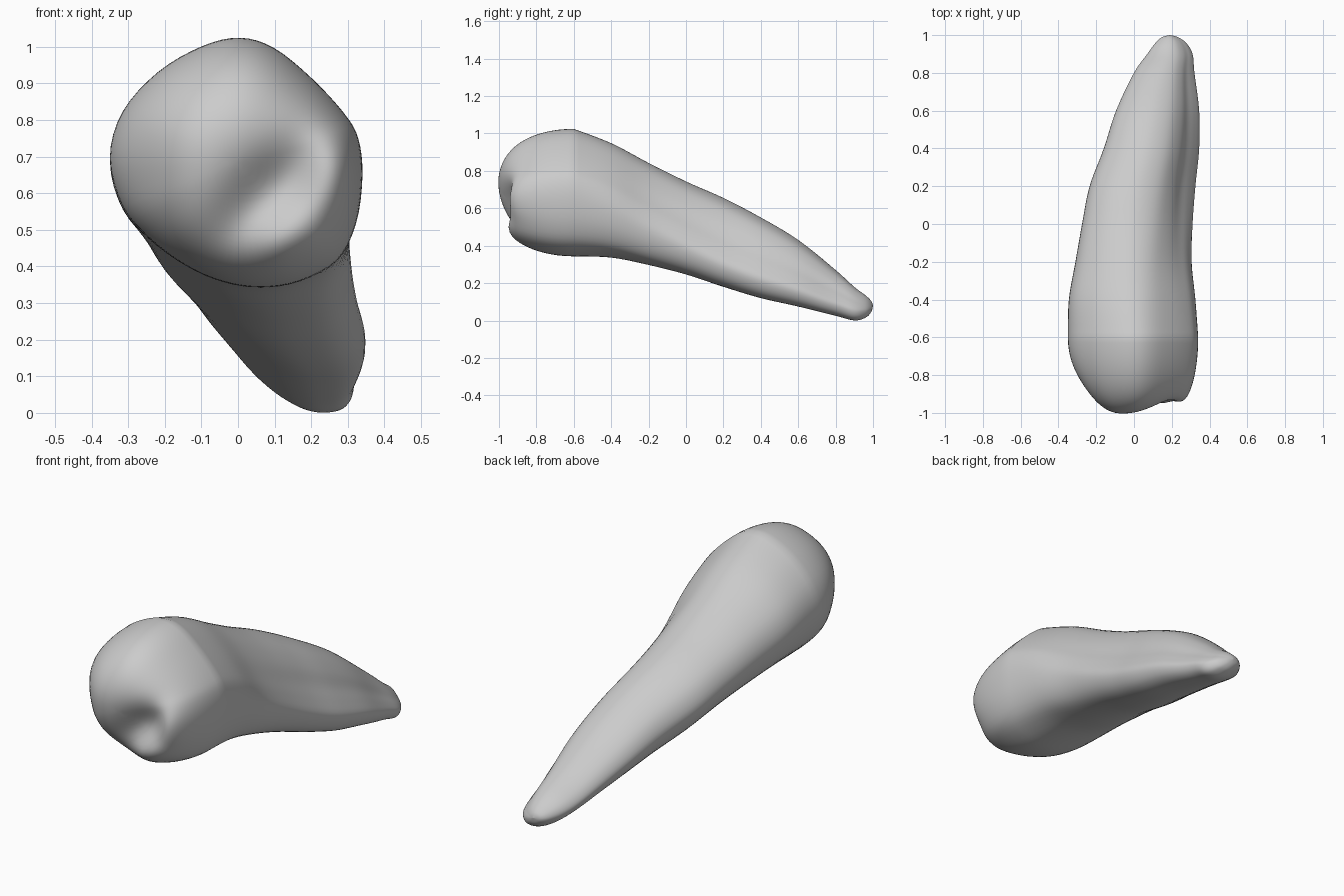
import bpy, bmesh, math

cube = bpy.data.objects.get("Cube")
if cube:
    bpy.data.objects.remove(cube, do_unlink=True)

STEPS = 4          # subdivisions between profile points
ROWS = 5           # subdivisions between stations
CAP_RINGS = 26     # rings across the biting surface

# Unit outlines, counter-clockwise from the inner side
CROWN = [(1, -.1), (.97, .2), (.86, .4), (.6, .68), (.3, .92), (.03, 1),
         (-.27, .93), (-.62, .72), (-.9, .4), (-1, .03), (-.9, -.36), (-.68, -.62),
         (-.4, -.83), (-.1, -.96), (.2, -1), (.5, -.95), (.8, -.78), (.95, -.48)]
ROOT = [(1, -.5), (.88, -.2), (.72, .1), (.58, .45), (.35, .78), (.05, .96),
        (-.25, 1), (-.6, .9), (-.88, .66), (-1, .3), (-.9, -.05), (-.68, -.35),
        (-.42, -.6), (-.12, -.83), (.2, -.97), (.48, -1), (.75, -.95), (.93, -.78)]

# Stations along the tooth: y, x low, x high, z low, z high
STATIONS = [(-.6, -.35, .34, .343, 1.025), (-.4, -.345, .325, .335, .95),
            (-.2, -.31, .305, .295, .845), (0, -.275, .31, .245, .745),
            (.2, -.235, .325, .18, .655), (.4, -.16, .345, .12, .55),
            (.6, -.095, .345, .075, .43), (.8, 0, .32, .025, .27),
            (.9, .07, .31, 0, .18), (.96, .115, .275, .015, .135),
            (.99, .15, .23, .045, .105), (1, .19, .19, .08, .08)]


def spline(a, b, c, d, t):
    """Catmull-Rom point between b and c for tuples of any length."""
    return tuple(.5 * (2 * q + (r - p) * t + (2 * p - 5 * q + 4 * r - s) * t ** 2
                       + (3 * q - p - 3 * r + s) * t ** 3)
                 for p, q, r, s in zip(a, b, c, d))


def smooth_loop(points):
    n = len(points)
    return [spline(points[i - 1], points[i], points[(i + 1) % n], points[(i + 2) % n], k / STEPS)
            for i in range(n) for k in range(STEPS)]


def smooth_rows(rows):
    last = len(rows) - 1
    out = [spline(rows[max(i - 1, 0)], rows[i], rows[i + 1], rows[min(i + 2, last)], k / ROWS)
           for i in range(last) for k in range(ROWS)]
    return out + [rows[-1]]


def ramp(low, high, v):
    t = min(max((v - low) / (high - low), 0), 1)
    return t * t * (3 - 2 * t)


def bump(x, z, cx, cz, along, across, angle=0):
    """Soft elongated hill centred on cx, cz."""
    u = (x - cx) * math.cos(angle) + (z - cz) * math.sin(angle)
    v = (z - cz) * math.cos(angle) - (x - cx) * math.sin(angle)
    return math.exp(-(u / along) ** 2 - (v / across) ** 2)


def crown_depth(x, z):
    """Height of the biting surface: cusps and the groove between them."""
    return (.39 + .02 * bump(x, z, -.1, .76, .15, .15)
            + .12 * bump(x, z, .32, .68, .12, .16)
            + .04 * bump(x, z, .13, .46, .1, .1)
            - .09 * bump(x, z, -.34, .62, .14, .25)
            - .09 * bump(x, z, .1, .6, .24, .1, math.radians(45)))


crown_loop, root_loop = smooth_loop(CROWN), smooth_loop(ROOT)


def section(station):
    """Cross-section ring that changes from crown outline to root outline."""
    y, x0, x1, z0, z1 = station
    w = ramp(-.7, .35, y) - .4 * ramp(.7, 1, y)
    ring = []
    for (cx, cz), (rx, rz) in zip(crown_loop, root_loop):
        px, pz = cx + (rx - cx) * w, cz + (rz - cz) * w
        ring.append(((x0 + x1) / 2 + px * (x1 - x0) / 2, y,
                     (z0 + z1) / 2 + pz * (z1 - z0) / 2))
    return ring


body = [section(s) for s in smooth_rows(STATIONS)]
tip = body.pop()[0]

# Biting surface rings, from the centre out to the first section
rim = body[0]
mid_x = (STATIONS[0][1] + STATIONS[0][2]) / 2
mid_z = (STATIONS[0][3] + STATIONS[0][4]) / 2
cap = []
for i in range(1, CAP_RINGS):
    s = math.sin(i / CAP_RINGS * math.pi / 2)
    ring = []
    for x, y, z in rim:
        swell = s * (1 + .05 * (1 - s))
        px, pz = mid_x + (x - mid_x) * swell, mid_z + (z - mid_z) * swell
        ring.append((px, y - crown_depth(px, pz) * math.sqrt(1 - s ** 3), pz))
    cap.append(ring)
centre = (mid_x, rim[0][1] - crown_depth(mid_x, mid_z), mid_z)

# Skin all rings
bm = bmesh.new()
rings = [[bm.verts.new(p) for p in ring] for ring in cap + body]
count = len(rim)
for a, b in zip(rings, rings[1:]):
    for i in range(count):
        j = (i + 1) % count
        bm.faces.new((a[i], a[j], b[j], b[i]))
for point, ring in ((centre, rings[0]), (tip, rings[-1])):
    apex = bm.verts.new(point)
    for i in range(count):
        bm.faces.new((apex, ring[i], ring[(i + 1) % count]))
bmesh.ops.recalc_face_normals(bm, faces=bm.faces[:])
for f in bm.faces:
    f.smooth = True

mesh = bpy.data.meshes.new("tooth")
bm.to_mesh(mesh)
bm.free()
tooth = bpy.data.objects.new("tooth", mesh)
bpy.context.collection.objects.link(tooth)

# Plain grey material
grey = bpy.data.materials.new("light grey")
grey.use_nodes = True
grey.diffuse_color = (.6, .6, .6, 1)
grey.node_tree.nodes["Principled BSDF"].inputs["Base Color"].default_value = (.6, .6, .6, 1)
mesh.materials.append(grey)
